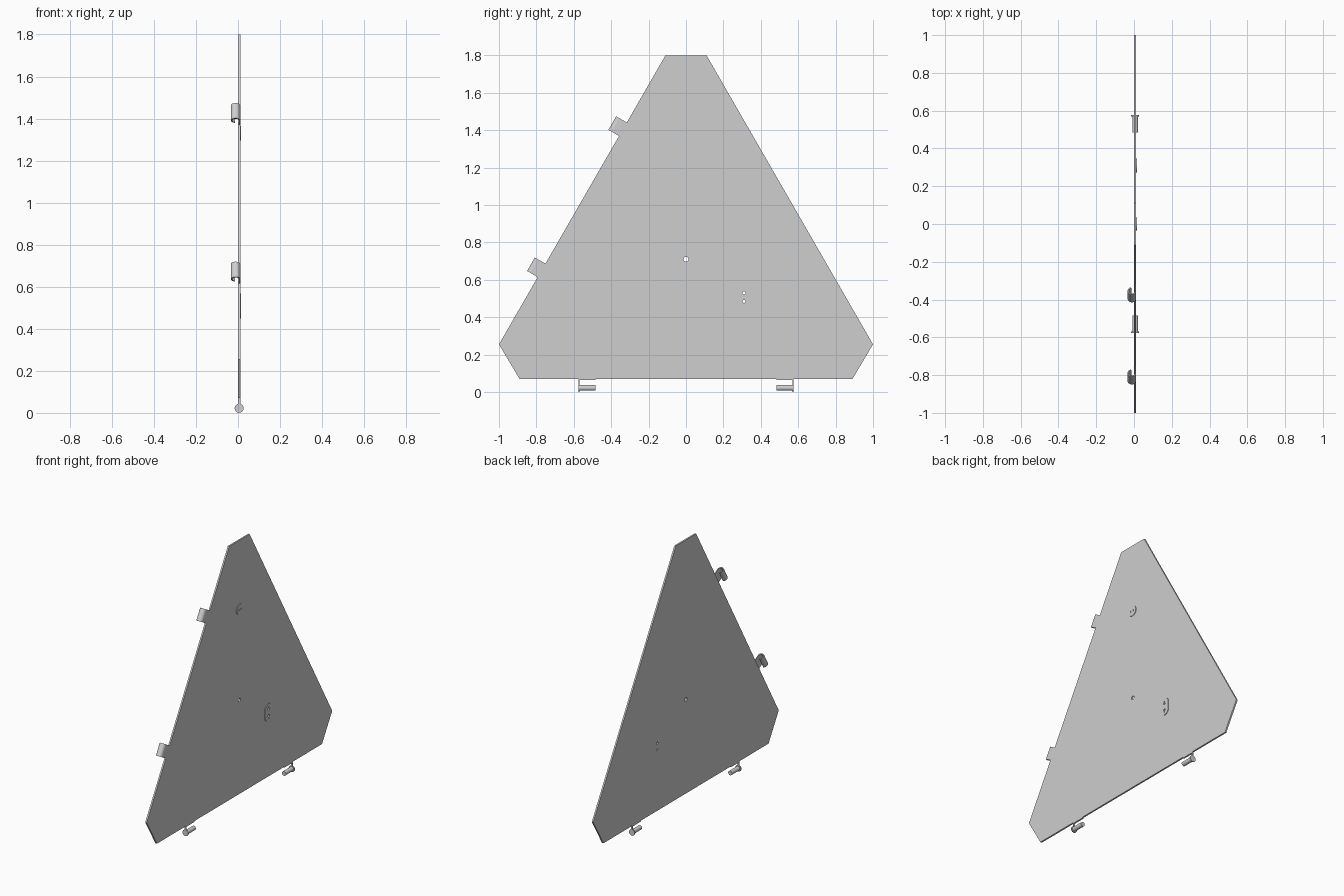
import bpy, bmesh, math
from mathutils import Vector, Matrix

if "Cube" in bpy.data.objects:
    bpy.data.objects.remove(bpy.data.objects["Cube"], do_unlink=True)

grey = bpy.data.materials.new("light grey")
grey.use_nodes = True
COL = (0.62, 0.62, 0.62, 1)
grey.diffuse_color = COL
grey.node_tree.nodes["Principled BSDF"].inputs["Base Color"].default_value = COL

X0, X1 = 0.0, 0.011           # panel faces


def prism(name, profile, origin, u, v, w, depth, smooth=True):
    """Extrude a 2D profile (in axes u, v) by depth along w."""
    u, v, w, o = Vector(u), Vector(v), Vector(w), Vector(origin)
    bm = bmesh.new()
    base = bm.faces.new([bm.verts.new(o + u * a + v * b) for a, b in profile])
    ext = bmesh.ops.extrude_face_region(bm, geom=[base])
    verts = [e for e in ext["geom"] if isinstance(e, bmesh.types.BMVert)]
    bmesh.ops.translate(bm, verts=verts, vec=w * depth)
    bmesh.ops.recalc_face_normals(bm, faces=bm.faces)
    me = bpy.data.meshes.new(name)
    bm.to_mesh(me)
    bm.free()
    me.materials.append(grey)
    ob = bpy.data.objects.new(name, me)
    bpy.context.collection.objects.link(ob)
    if smooth:
        bpy.ops.object.select_all(action='DESELECT')
        ob.select_set(True)
        bpy.context.view_layer.objects.active = ob
        bpy.ops.object.shade_smooth_by_angle(angle=math.radians(35))
    return ob


def arc(r, a0, a1, n, cx=0.0, cy=0.0):
    return [(cx + r * math.cos(math.radians(a0 + (a1 - a0) * i / n)),
             cy + r * math.sin(math.radians(a0 + (a1 - a0) * i / n))) for i in range(n + 1)]


def disc(r, n=24):
    return arc(r, 0, 360, n)[:-1]


Y, Z, X = (0, 1, 0), (0, 0, 1), (1, 0, 0)


def drill(ob, y, z, r, x0, x1):
    """Cut a round hole along x."""
    cut = prism("hole_cutter", disc(r, 16), (x0, y, z), Y, Z, X, x1 - x0, False)
    cut.hide_render = True
    mod = ob.modifiers.new("hole", 'BOOLEAN')
    mod.object = cut
    mod.operation = 'DIFFERENCE'
    mod.solver = 'EXACT'
    bpy.ops.object.select_all(action='DESELECT')
    bpy.context.view_layer.objects.active = ob
    ob.select_set(True)
    bpy.ops.object.modifier_apply(modifier=mod.name)
    bpy.data.objects.remove(cut, do_unlink=True)


# Triangular panel with clipped corners
half = [(0.89, 0.07), (1.0, 0.255), (0.11, 1.8)]
outline = half + [(-y, z) for y, z in reversed(half)]
panel = prism("panel", outline, (X0, 0, 0), Y, Z, X, X1 - X0, False)
for y, z, r in [(0, 0.71, 0.013), (0.31, 0.53, 0.008), (0.31, 0.485, 0.008)]:
    drill(panel, y, z, r, -0.05, 0.05)

# Thin raised pads with small holes
RISE = 0.004
round_pad = prism("round_pad", disc(0.035, 32), (X1, 0, 1.33), Y, Z, X, RISE)
for y in (-0.012, 0.012):
    drill(round_pad, y, 1.33, 0.005, X1 + 0.001, 0.05)
stadium = arc(0.038, 0, 180, 16, 0, 0.022) + arc(0.038, 180, 360, 16, 0, -0.022)
long_pad = prism("long_pad", stadium, (X1, 0.31, 0.508), Y, Z, X, RISE)
for z, r, x in [(0.53, 0.008, 0), (0.485, 0.008, 0),
                (0.546, 0.004, X1 + 0.001), (0.469, 0.004, X1 + 0.001)]:
    drill(long_pad, 0.31, z, r, x, 0.05)

# Hinge pins under the bottom edge, each on an outer arm
PIN_Z, PIN_X = 0.022, 0.0065
for side, label in ((1, "back"), (-1, "front")):
    out = (0, side, 0)
    prism(f"hinge_pin_{label}", disc(0.015), (PIN_X, side * 0.485, PIN_Z),
          X, Z, out, 0.09)
    neck = 0.0055
    a = math.degrees(math.acos(neck / 0.021))
    arm = arc(0.0215, 180 - a, 360 + a, 28) + [(neck, 0.05), (-neck, 0.05)]
    prism(f"hinge_arm_{label}", arm, (PIN_X - 0.001, side * 0.569, PIN_Z), X, Z, out, 0.007)
    # Shallow ledge joining the arm to the panel
    prism(f"hinge_ledge_{label}", [(X0, 0.064), (X1, 0.064), (X1, 0.071), (X0, 0.071)],
          (0, side * 0.485, 0), X, Z, out, 0.09, False)

# Curled clips along the sloping front edge
top = Vector((0, -0.11, 1.8))
along = (Vector((0, -1.0, 0.255)) - top).normalized()
outward = Vector((0, along.z, -along.y))
if outward.y > 0:
    outward = -outward
R, WALL, REACH = 0.0225, 0.006, 0.043
cx = X1 - R
curl = ([(-0.004, X1)] + arc(R, 90, -170, 30, REACH, cx)
        + arc(R - WALL, -170, 90, 30, REACH, cx) + [(-0.004, X1 - WALL)])
for start, label in ((0.414, "upper"), (1.285, "lower")):
    prism(f"curled_clip_{label}", curl, top + along * start, outward, X, along, 0.083)
